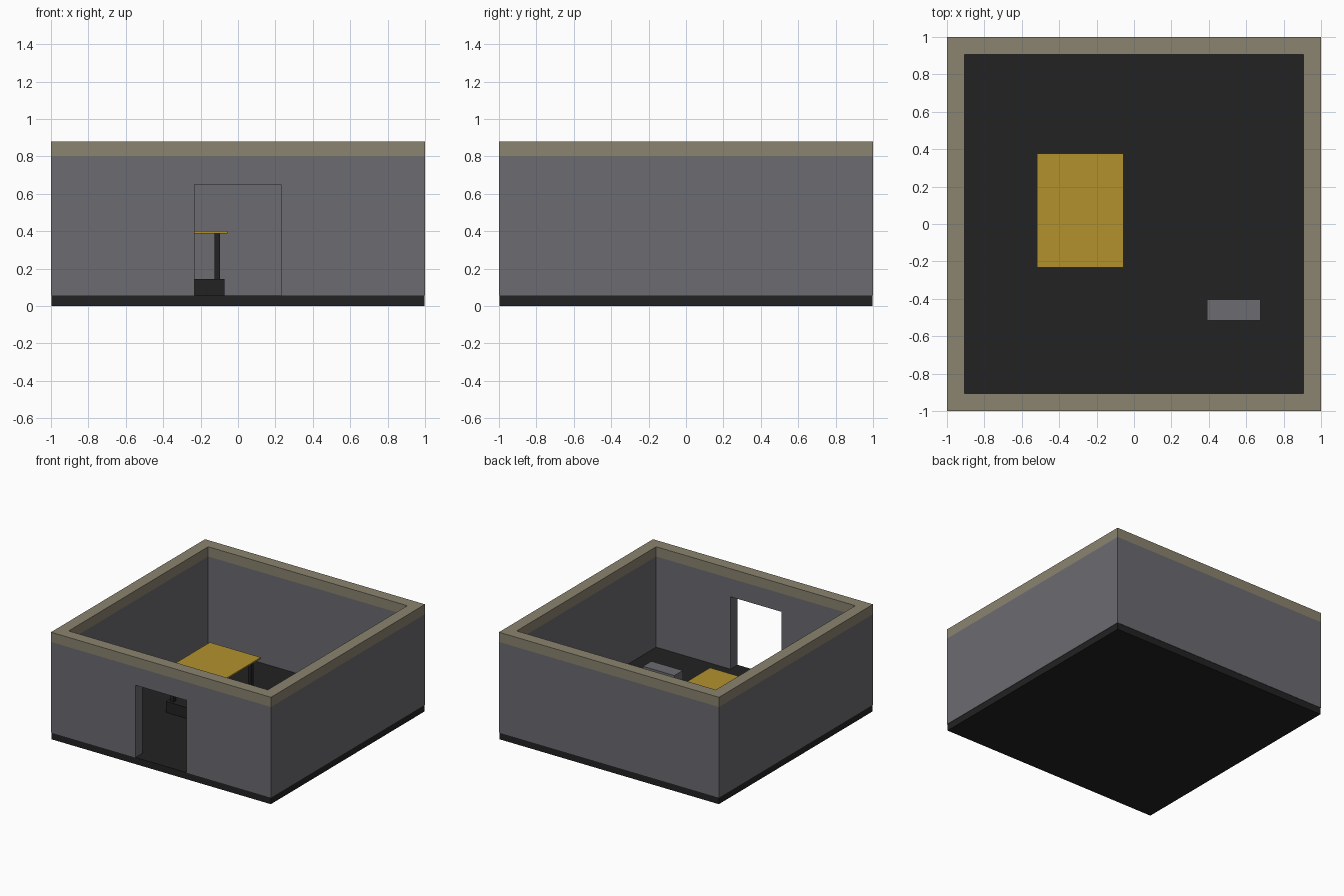
import bpy, bmesh
from mathutils import Matrix, Vector

if "Cube" in bpy.data.objects:
    bpy.data.objects.remove(bpy.data.objects["Cube"])


def material(name, rgb):
    m = bpy.data.materials.new(name)
    m.diffuse_color = (*rgb, 1)
    m.use_nodes = True
    m.node_tree.nodes["Principled BSDF"].inputs["Base Color"].default_value = m.diffuse_color
    return m


DARK = material("charcoal", (0.016, 0.016, 0.016))
GREY = material("wall grey", (0.147, 0.147, 0.165))
TAN = material("tan trim", (0.258, 0.227, 0.162))
GOLD = material("mustard", (0.445, 0.287, 0.027))


def box(name, x, y, z, mat=None):
    """Box from (min, max) ranges."""
    lo, hi = Vector((x[0], y[0], z[0])), Vector((x[1], y[1], z[1]))
    bm = bmesh.new()
    bmesh.ops.create_cube(bm, size=1, matrix=Matrix.LocRotScale(
        (lo + hi) / 2, None, hi - lo))
    me = bpy.data.meshes.new(name)
    bm.to_mesh(me)
    bm.free()
    ob = bpy.data.objects.new(name, me)
    bpy.context.collection.objects.link(ob)
    if mat:
        me.materials.append(mat)
    return ob


def cut(ob, *ranges):
    """Subtract a box from an object with a hidden cutter."""
    cutter = box(ob.name + "_cutter", *ranges, ob.data.materials[0])
    cutter.hide_render = True
    cutter.hide_set(True)
    mod = ob.modifiers.new("cut", 'BOOLEAN')
    mod.operation, mod.solver, mod.object = 'DIFFERENCE', 'EXACT', cutter


FULL, INNER = (-1, 1), (-0.905, 0.905)
FLOOR, WALL_TOP, TOP = 0.055, 0.8, 0.88

# Room shell: floor slab, walls with a doorway, capping trim
box("floor", (-0.997, 0.997), (-0.997, 0.997), (0, FLOOR), DARK)
walls = box("walls", FULL, FULL, (FLOOR, WALL_TOP), GREY)
cut(walls, INNER, INNER, (0, 1))
cut(walls, (-0.233, 0.23), (-1.1, -0.8), (0, 0.65))
trim = box("wall_trim", FULL, FULL, (WALL_TOP, TOP), TAN)
cut(trim, INNER, INNER, (0.7, 1))

# Table: thin top, four legs, low storage base
cx, cy = -0.287, 0.072
box("table_top", (-0.519, -0.056), (-0.232, 0.376), (0.388, 0.4), GOLD)
for side, sx in (("left", -1), ("right", 1)):
    for end, sy in (("front", -1), ("back", 1)):
        x, y = cx + sx * 0.177, cy + sy * 0.25
        box(f"table_leg_{end}_{side}", (x - 0.015, x + 0.015),
            (y - 0.015, y + 0.015), (FLOOR, 0.388), DARK)
box("table_base", (-0.504, -0.071), (-0.217, 0.361), (FLOOR, 0.145), DARK)

# Low bench by the door
box("bench", (0.39, 0.675), (-0.515, -0.405), (FLOOR, 0.15), GREY)
